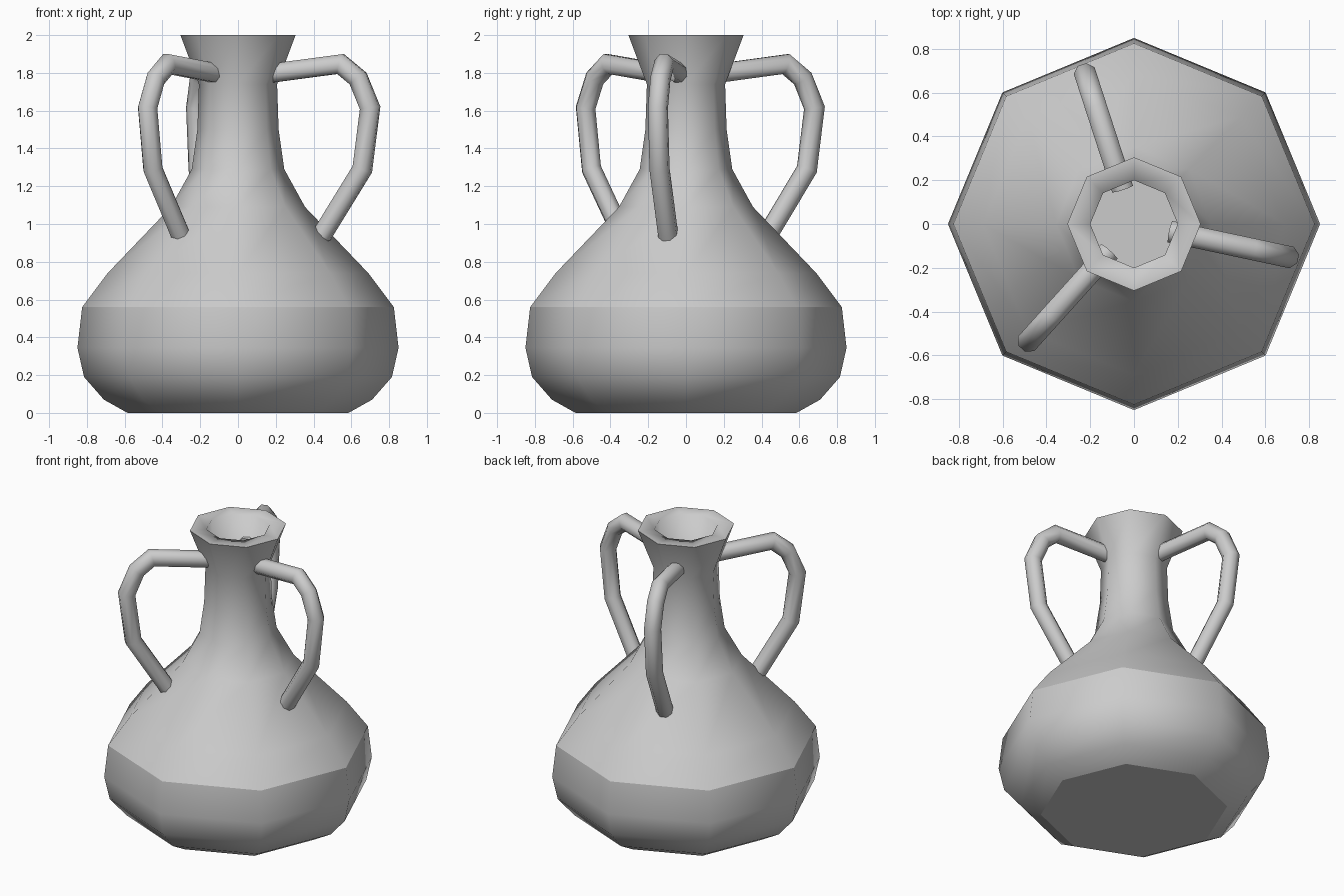
import bpy, bmesh, math
from mathutils import Vector, Matrix

cube = bpy.data.objects.get("Cube")
if cube:
    bpy.data.objects.remove(cube, do_unlink=True)

SIDES = 8
clay = bpy.data.materials.new("plain_grey_clay")
clay.use_nodes = True
grey = (0.6, 0.6, 0.6, 1)
clay.diffuse_color = grey
clay.node_tree.nodes["Principled BSDF"].inputs["Base Color"].default_value = grey


def skin(bm, rings):
    """Join successive rings of vertices with quads and cap both ends."""
    for a, b in zip(rings, rings[1:]):
        for i in range(SIDES):
            j = (i + 1) % SIDES
            bm.faces.new((a[i], a[j], b[j], b[i]))
    caps = [bm.faces.new(rings[0][::-1]), bm.faces.new(rings[-1])]
    bmesh.ops.recalc_face_normals(bm, faces=bm.faces)
    for f in bm.faces:
        f.smooth = True
    for cap in caps:
        for e in cap.edges:
            e.smooth = False


def finish(bm, name):
    mesh = bpy.data.meshes.new(name)
    bm.to_mesh(mesh)
    bm.free()
    mesh.materials.append(clay)
    obj = bpy.data.objects.new(name, mesh)
    bpy.context.collection.objects.link(obj)
    return obj


# Vase body: radius and height, up the outside and down inside the mouth
profile = [(0.585, 0), (0.71, 0.07), (0.815, 0.19), (0.85, 0.345), (0.825, 0.56),
           (0.69, 0.74), (0.355, 1.09), (0.245, 1.29), (0.215, 1.5),
           (0.207, 1.74), (0.305, 2), (0.2, 2), (0.2, 1.48)]
crisp_rows = (4, 10)   # shoulder and lip
bm = bmesh.new()
rings = []
for r, z in profile:
    rings.append([bm.verts.new((r * math.cos(math.tau * i / SIDES),
                                r * math.sin(math.tau * i / SIDES), z))
                  for i in range(SIDES)])
skin(bm, rings)
for row in crisp_rows:
    for i in range(SIDES):
        bm.edges.get((rings[row][i], rings[row][(i + 1) % SIDES])).smooth = False
finish(bm, "vase_body")


# Handles: a mitred tube swept along a bent path, repeated around the neck
path = [Vector((r, 0, z)) for r, z in
        [(0.17, 1.797), (0.555, 1.847), (0.65, 1.77),
         (0.715, 1.615), (0.673, 1.29), (0.45, 0.935)]]
TUBE = 0.054


def handle(name, angle):
    bm = bmesh.new()
    rings = []
    side = Vector((0, 1, 0))
    for k, p in enumerate(path):
        before = (p - path[k - 1]).normalized() if k else None
        after = (path[k + 1] - p).normalized() if k + 1 < len(path) else None
        before, after = before or after, after or before
        tangent = (before + after).normalized()
        miter = TUBE / tangent.dot(after)
        out = side.cross(tangent)
        ring = []
        for i in range(SIDES):
            a = math.tau * (i + 0.5) / SIDES
            ring.append(bm.verts.new(p + out * miter * math.cos(a)
                                     + side * TUBE * math.sin(a)))
        rings.append(ring)
    skin(bm, rings)
    bm.transform(Matrix.Rotation(math.radians(angle), 4, "Z"))
    finish(bm, name)


for name, angle in (("left_handle", -12), ("back_handle", 108), ("right_handle", 228)):
    handle(name, angle)
